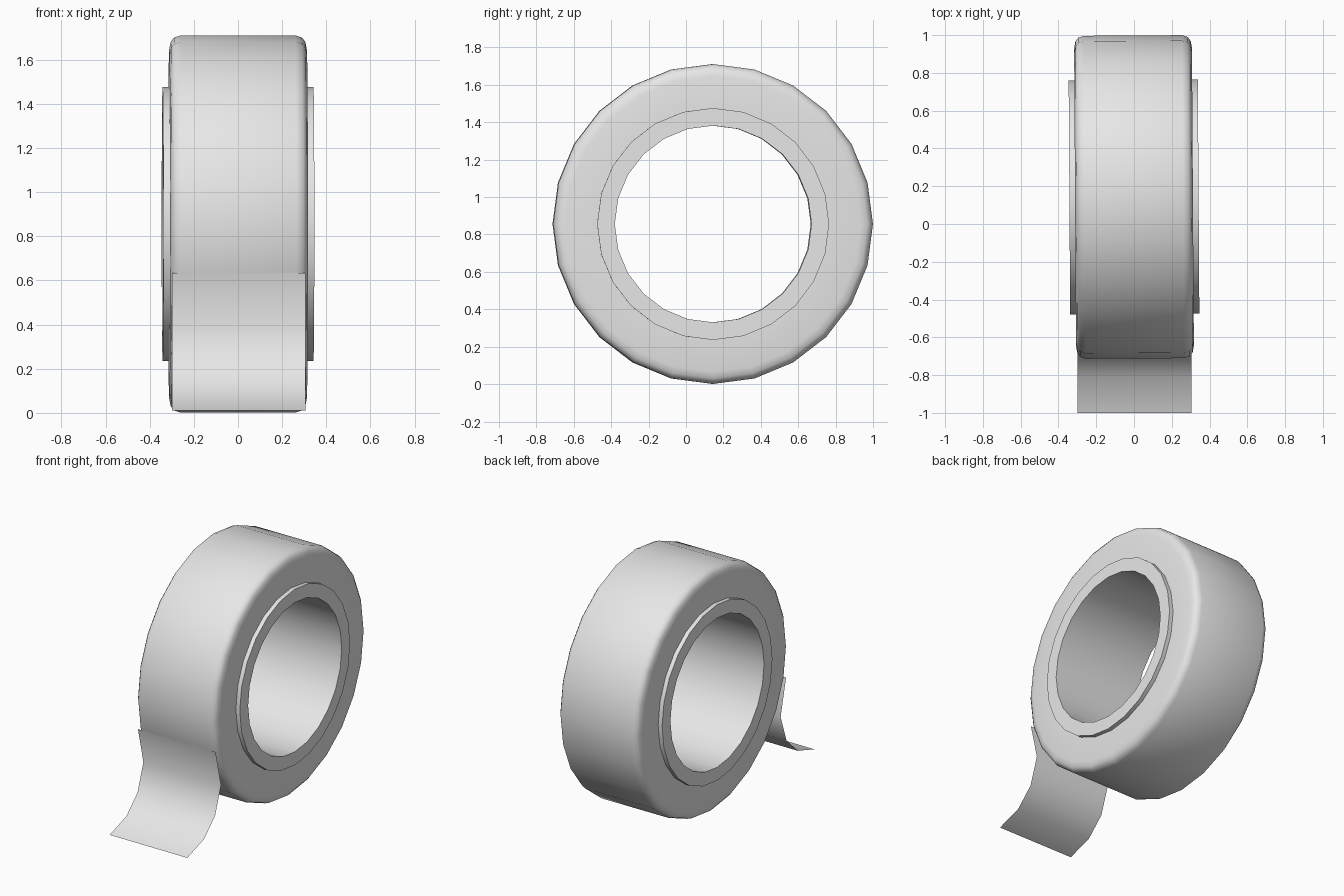
import bpy, bmesh
from math import sin, cos, tau, radians

cube = bpy.data.objects.get("Cube")
if cube:
    bpy.data.objects.remove(cube, do_unlink=True)

SIDES = 24
CENTRE = (0, 0.143, 0.856)

grey = bpy.data.materials.new("light grey")
grey.use_nodes = True
grey.diffuse_color = (0.8, 0.8, 0.8, 1)
grey.node_tree.nodes["Principled BSDF"].inputs["Base Color"].default_value = (0.8, 0.8, 0.8, 1)


def finish(name, bm, angle):
    """Turn a bmesh into a named, smooth shaded object."""
    mesh = bpy.data.meshes.new(name)
    bm.to_mesh(mesh)
    bm.free()
    mesh.materials.append(grey)
    obj = bpy.data.objects.new(name, mesh)
    bpy.context.collection.objects.link(obj)
    bpy.ops.object.select_all(action="DESELECT")
    obj.select_set(True)
    bpy.context.view_layer.objects.active = obj
    bpy.ops.object.shade_smooth_by_angle(angle=radians(angle))
    return obj


def ring(name, half_profile):
    """Revolve a mirrored (x, radius) profile about the x axis."""
    profile = half_profile + [(-x, r) for x, r in reversed(half_profile)]
    bm = bmesh.new()
    loops = []
    for i in range(SIDES):
        a = tau * i / SIDES
        loops.append([bm.verts.new((x, r * sin(a), r * cos(a))) for x, r in profile])
    n = len(profile)
    for i in range(SIDES):
        p, q = loops[i], loops[(i + 1) % SIDES]
        for j in range(n):
            k = (j + 1) % n
            bm.faces.new((p[j], p[k], q[k], q[j]))
    bmesh.ops.recalc_face_normals(bm, faces=bm.faces)
    obj = finish(name, bm, 50)
    obj.location = CENTRE
    obj.rotation_euler.z = 0.0065  # the roll stands very slightly turned
    return obj


# Cardboard core: square-edged tube, a little wider than the tape
ring("core", [(0.342, 0.526), (0.342, 0.62)])

# Wound tape with rounded outer edges
ring("tape_roll", [(0.312, 0.60), (0.312, 0.79), (0.305, 0.825), (0.29, 0.845), (0.26, 0.855)])

# Loose end of the tape, peeling off the front and curling to the ground
path = [(-0.685, 0.635), (-0.625, 0.38), (-0.69, 0.19), (-0.815, 0.07), (-1.0, 0.01)]
bm = bmesh.new()
rows = [[bm.verts.new((x, y, z)) for x in (-0.3, 0.305)] for y, z in path]
for a, b in zip(rows, rows[1:]):
    bm.faces.new((a[0], b[0], b[1], a[1]))
finish("tape_tail", bm, 60)
